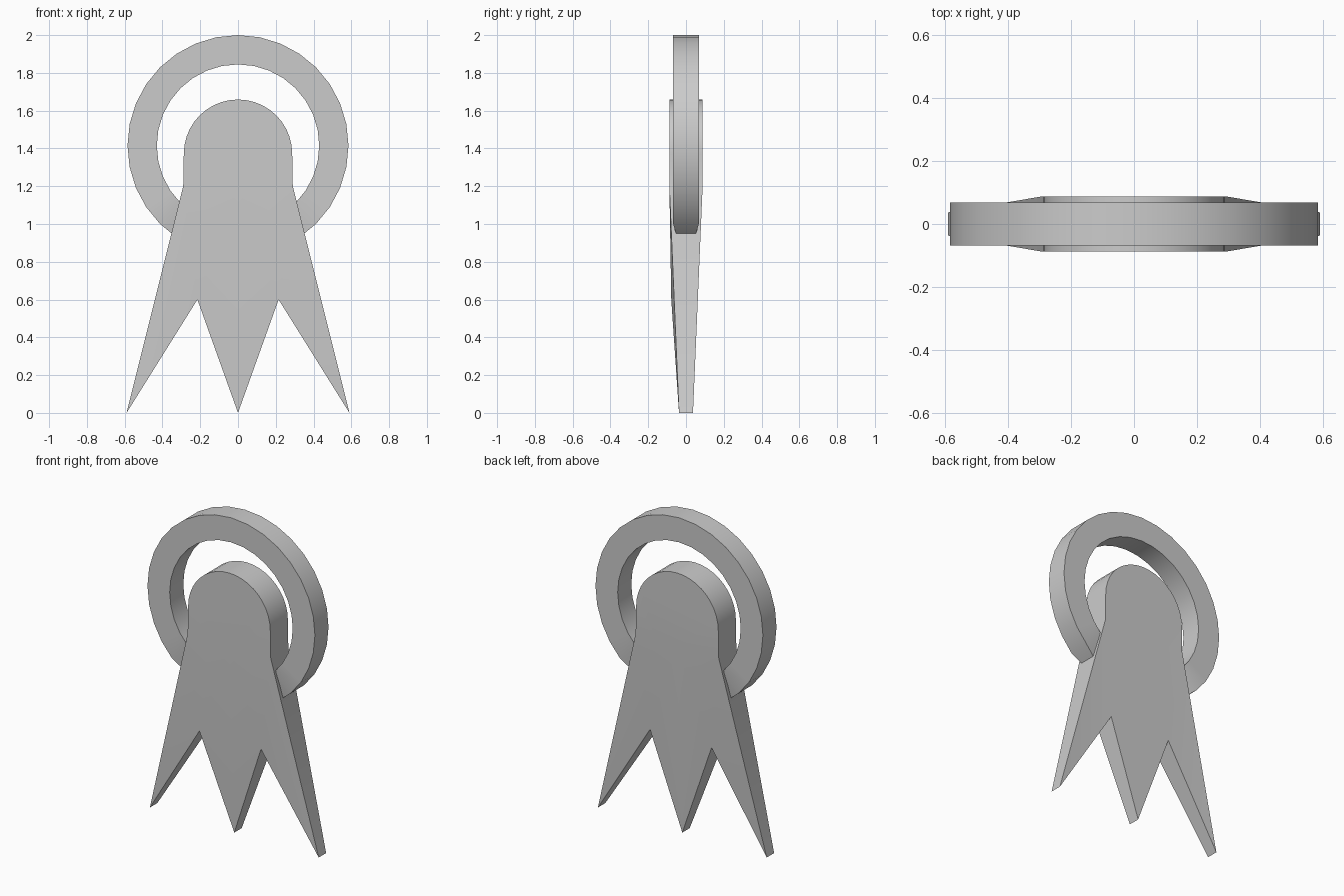
import bpy, bmesh, math

if "Cube" in bpy.data.objects:
    bpy.data.objects.remove(bpy.data.objects["Cube"])


def finish(bm, name):
    bmesh.ops.recalc_face_normals(bm, faces=bm.faces[:])
    mesh = bpy.data.meshes.new(name)
    bm.to_mesh(mesh)
    bm.free()
    ob = bpy.data.objects.new(name, mesh)
    bpy.context.collection.objects.link(ob)
    bpy.ops.object.select_all(action='DESELECT')
    ob.select_set(True)
    bpy.context.view_layer.objects.active = ob
    bpy.ops.object.shade_smooth_by_angle(angle=math.radians(20))


# Open ring: flat-sided band whose ends taper into the ribbon
bm = bmesh.new()
sections = []
steps = 26
for i in range(steps + 1):
    a = math.radians(-56.25 + 11.25 * i)
    h = 0.047 if i in (0, steps) else 0.068
    sections.append([bm.verts.new((r * math.cos(a), y, 1.415 + r * math.sin(a)))
                     for r, y in ((0.585, -h), (0.585, h), (0.43, h), (0.43, -h))])
for s, t in zip(sections, sections[1:]):
    for k in range(4):
        bm.faces.new((s[k], s[(k + 1) % 4], t[(k + 1) % 4], t[k]))
bm.faces.new(sections[0])
bm.faces.new(sections[-1])
finish(bm, "ring")

# Rounded tab that widens into a three-pointed ribbon
bm = bmesh.new()
T = 0.088
arch = [(0.287 * math.cos(math.pi * i / 20), 1.372 + 0.287 * math.sin(math.pi * i / 20))
        for i in range(21)]
sides = []
for sign, notch_y in ((-1, 0.078), (1, 0.052)):
    def v(x, z, y=T):
        return bm.verts.new((x, sign * y, z))
    top = [v(x, z) for x, z in arch]
    waist = [v(x, 1.2) for x in (-0.29, -0.15, 0, 0.15, 0.29)]
    tips = [v(x, 0, 0.037) for x in (-0.59, 0, 0.59)]
    notches = [v(x, 0.6, notch_y) for x in (-0.215, 0.215)]
    bm.faces.new(top + waist)
    for w, n, tip in ((waist[:2], notches[0], tips[0]),
                      (waist[:2:-1], notches[1], tips[2])):
        bm.faces.new((w[0], w[1], n))
        bm.faces.new((w[0], n, tip))
        bm.faces.new((w[1], waist[2], n))
        bm.faces.new((waist[2], tips[1], n))
    sides.append(top + [waist[0], tips[0], notches[0], tips[1],
                        notches[1], tips[2], waist[4]])
# Rim joining front and back
front, back = sides
for i in range(len(front)):
    j = (i + 1) % len(front)
    bm.faces.new((front[i], front[j], back[j], back[i]))
finish(bm, "ribbon")
